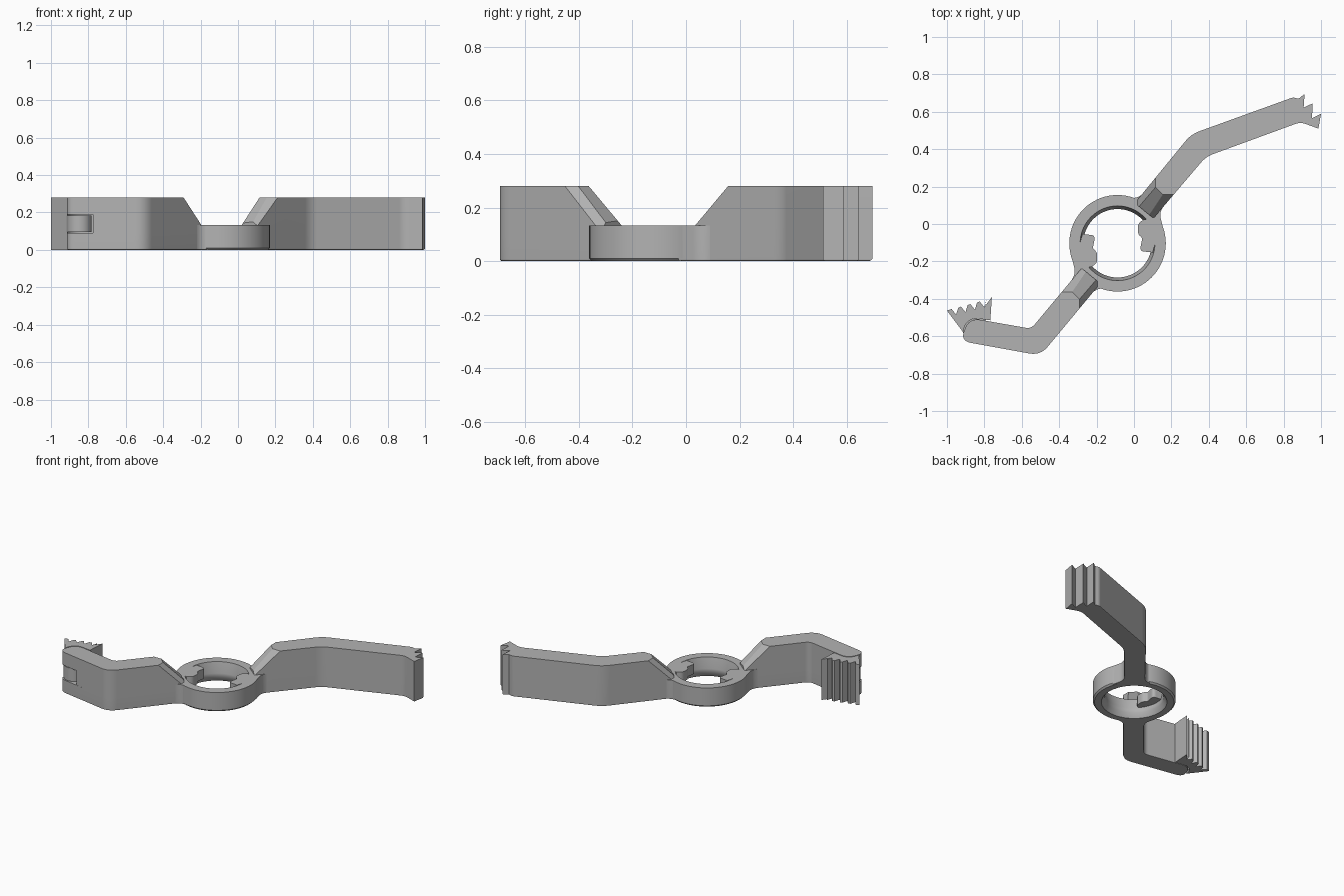
import bpy, bmesh, math
from mathutils import Vector

cube = bpy.data.objects.get("Cube")
if cube:
    bpy.data.objects.remove(cube, do_unlink=True)

HUB = Vector((-0.088, -0.103))   # ring centre, also the centre of half-turn symmetry
TOP, DECK = 0.28, 0.133          # arm height, ring height

gray = bpy.data.materials.new("light_gray")
gray.use_nodes = True
gray.diffuse_color = (0.45, 0.45, 0.45, 1)
gray.node_tree.nodes["Principled BSDF"].inputs["Base Color"].default_value = (0.45, 0.45, 0.45, 1)


def finish(name, bm):
    bmesh.ops.recalc_face_normals(bm, faces=bm.faces)
    mesh = bpy.data.meshes.new(name)
    bm.to_mesh(mesh)
    bm.free()
    mesh.materials.append(gray)
    ob = bpy.data.objects.new(name, mesh)
    bpy.context.collection.objects.link(ob)
    bpy.ops.object.select_all(action="DESELECT")
    ob.select_set(True)
    bpy.context.view_layer.objects.active = ob
    bpy.ops.object.shade_smooth_by_angle(angle=math.radians(30))
    ob.modifiers.new("even_shading", "WEIGHTED_NORMAL").keep_sharp = True


def outline(points, steps=6):
    """Polygon corners (x, y[, rounding length]) to a list of 2D points."""
    out = []
    n = len(points)
    for i, p in enumerate(points):
        c = Vector(p[:2])
        if len(p) == 2:
            out.append(c)
            continue
        a = c + (Vector(points[i - 1][:2]) - c).normalized() * p[2]
        b = c + (Vector(points[(i + 1) % n][:2]) - c).normalized() * p[2]
        for k in range(steps + 1):
            t = k / steps
            out.append(a * (1 - t) ** 2 + c * 2 * t * (1 - t) + b * t * t)
    return out


def prism(points, z0, z1, chamfer=0.0):
    bm = bmesh.new()
    base = bm.faces.new([bm.verts.new((p.x, p.y, z0)) for p in points])
    up = bmesh.ops.extrude_face_region(bm, geom=[base])["geom"]
    bmesh.ops.translate(bm, vec=(0, 0, z1 - z0), verts=[v for v in up if isinstance(v, bmesh.types.BMVert)])
    bmesh.ops.recalc_face_normals(bm, faces=bm.faces)
    if chamfer:
        edges = [e for e in bm.edges if all(abs(v.co.z - z0) < 1e-5 for v in e.verts)]
        bmesh.ops.bevel(bm, geom=edges, offset=chamfer, segments=2, profile=0.5,
                        affect="EDGES", clamp_overlap=False)
    return bm


def turned(points):
    """Half turn about the ring centre."""
    return [HUB * 2 - p for p in points]


def ramp_cut(bm, side):
    """Slope the inner end of an arm with two crossing planes and a bevel between them."""
    for direction, foot, crest in (((1, 0), 0.02, 0.115), ((0, 1), 0.034, 0.157),
                                   ((1, 1), 0.105, 0.311)):
        d = Vector(direction)
        reach = foot if side > 0 else 2 * HUB.dot(d) - foot
        point = (d * reach / d.length_squared).to_3d()
        point.z = DECK
        normal = (d * -side * (TOP - DECK)).to_3d()
        normal.z = crest - foot
        cut = bmesh.ops.bisect_plane(bm, geom=bm.verts[:] + bm.edges[:] + bm.faces[:],
                                     plane_co=point, plane_no=normal, clear_outer=True)
        edges = [g for g in cut["geom_cut"] if isinstance(g, bmesh.types.BMEdge)]
        if edges:
            bmesh.ops.contextual_create(bm, geom=edges)
    return bm


# Ring, a turned profile
profile = [(0.258, DECK), (0.258, 0.01), (0.248, 0), (0.205, 0),
           (0.185, 0.03), (0.183, 0.06), (0.2, DECK)]
bm = bmesh.new()
verts = [bm.verts.new((HUB.x + r, HUB.y, z)) for r, z in profile]
edges = [bm.edges.new((verts[i - 1], verts[i])) for i in range(len(verts))]
bmesh.ops.spin(bm, geom=verts + edges, cent=(*HUB, 0), axis=(0, 0, 1), angle=math.tau,
               steps=72, use_merge=True)
bmesh.ops.remove_doubles(bm, verts=bm.verts, dist=1e-5)
finish("ring", bm)

# Inner lugs and flared necks, in half-turn pairs
lug = outline([(0.1, 0.02), (0.055, 0.025), (0.022, 0.005, 0.02), (0.02, -0.055, 0.02),
               (0.045, -0.075, 0.012), (0.03, -0.145, 0.025), (0.1, -0.152), (0.12, -0.08)])
neck = outline([(-0.03, 0.14), (0.025, 0.138, 0.035), (0.08, 0.2), (0.165, 0.105),
                (0.135, 0.06, 0.035), (0.158, -0.03), (0.066, 0.066)])
for name, place in (("right", turned), ("left", list)):
    finish(name + "_lug", prism(place(lug), 0.065, DECK))
    finish(name + "_neck", prism(place(neck), 0, DECK, 0.008))

# Left arm, ending in a three-toothed fixed jaw
left = outline([(0.004, 0.112), (0.305, 0.48, 0.05), (0.85, 0.677, 0.012), (0.88, 0.67),
                (0.912, 0.695), (0.907, 0.622), (0.955, 0.645), (0.952, 0.565),
                (1.0, 0.59), (0.986, 0.51), (0.89, 0.545, 0.03), (0.385, 0.36, 0.04),
                (0.104, 0.03)])
finish("left_arm", ramp_cut(prism(left, 0, TOP, 0.008), 1))

# Right arm in three layers, the middle one stopping short to leave the hinge slot
inner_end = [(-0.18, -0.318), (-0.28, -0.236), (-0.55, -0.56, 0.03)]
elbow = [(-0.5, -0.703, 0.06)]
knuckle = outline(inner_end + [(-0.88, -0.502, 0.06), (-0.93, -0.625, 0.06)] + elbow)
slot_end = outline(inner_end + [(-0.775, -0.5205), (-0.775, -0.653)] + elbow)
finish("right_arm_lower", prism(knuckle, 0, 0.09, 0.008))
finish("right_arm_middle", ramp_cut(prism(slot_end, 0.09, 0.19), -1))
finish("right_arm_upper", ramp_cut(prism(knuckle, 0.19, TOP), -1))

# Swivelling toothed jaw with its tongue in the slot
teeth = []
for i in range(4):
    x, y = -0.975 + i * 0.05, -0.455 + i * 0.0135
    teeth += [(x, y), (x + 0.024, y - 0.03), (x + 0.036, y + 0.008)]
jaw = outline([(-1.0, -0.463)] + teeth + [(-0.797, -0.44), (-0.76, -0.39), (-0.768, -0.515),
              (-0.87, -0.5, 0.04), (-0.912, -0.55, 0.03), (-0.912, -0.58)])
finish("jaw", prism(jaw, 0, TOP))
pin = [Vector((-0.848, -0.572)) + 0.066 * Vector((math.cos(a), math.sin(a)))
       for a in (k * math.tau / 32 for k in range(32))]
finish("hinge_pin", prism(pin, 0.095, 0.185))
web = outline([(-0.915, -0.58), (-0.93, -0.53), (-0.79, -0.5), (-0.8, -0.56)])
finish("jaw_tongue", prism(web, 0.095, 0.185))
